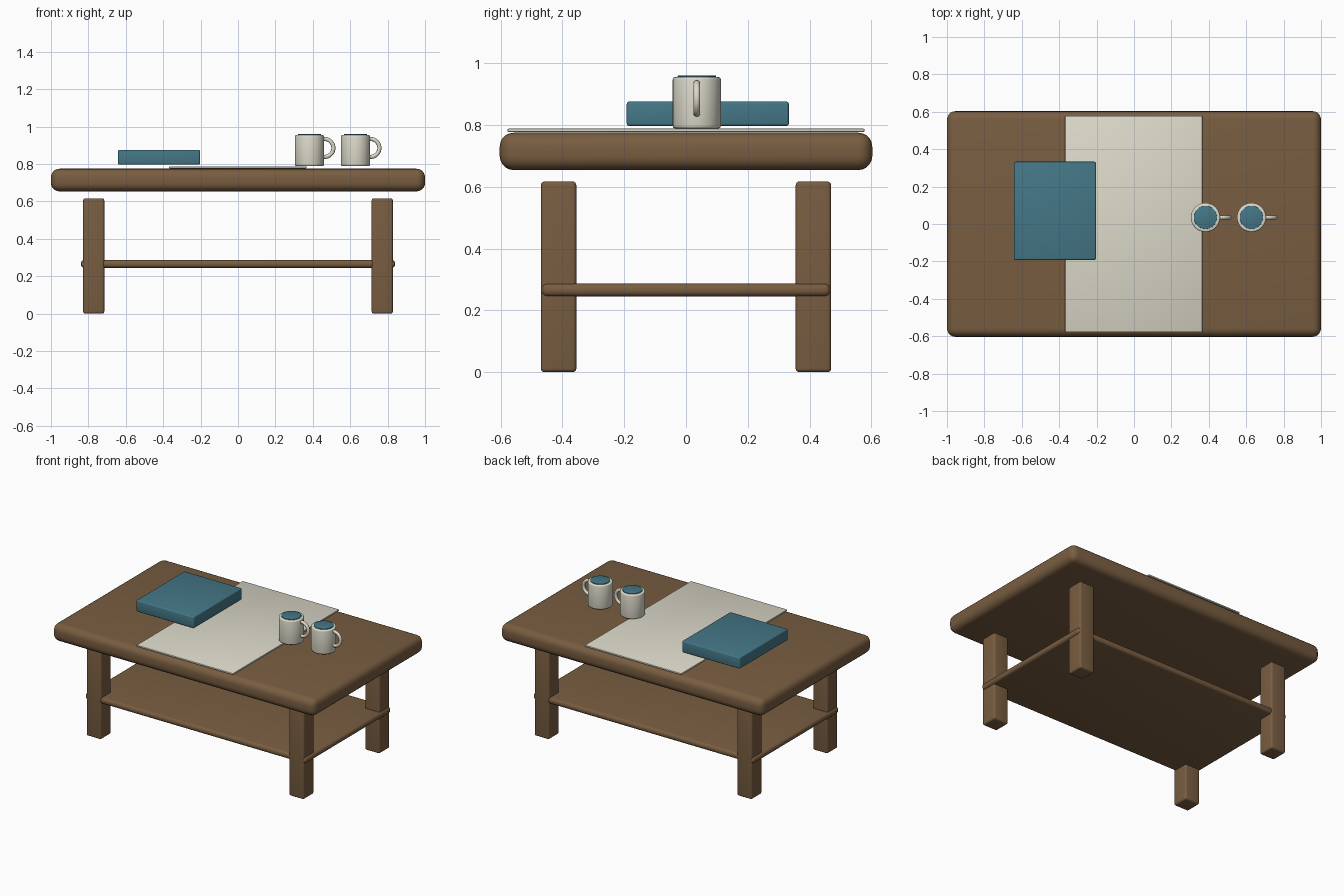
import bpy
import math

if "Cube" in bpy.data.objects:
    bpy.data.objects.remove(bpy.data.objects["Cube"], do_unlink=True)


def material(name, r, g, b):
    m = bpy.data.materials.new(name)
    m.use_nodes = True
    m.diffuse_color = (r, g, b, 1)
    bsdf = m.node_tree.nodes["Principled BSDF"]
    bsdf.inputs["Base Color"].default_value = (r, g, b, 1)
    bsdf.inputs["Roughness"].default_value = 0.7
    return m


WOOD = material("brown wood", 0.19, 0.11, 0.053)
CREAM = material("cream", 0.72, 0.70, 0.59)
TEAL = material("teal", 0.058, 0.185, 0.24)


def finish(name, mat, bevel=0, segments=4):
    """Name, colour, round and smooth the active object."""
    ob = bpy.context.object
    ob.name = name
    ob.data.materials.append(mat)
    if bevel:
        mod = ob.modifiers.new("rounding", "BEVEL")
        mod.width = bevel
        mod.segments = segments
        mod.limit_method = "ANGLE"
        mod.angle_limit = math.radians(40)
        bpy.ops.object.modifier_apply(modifier=mod.name)
    bpy.ops.object.shade_smooth_by_angle(angle=math.radians(40))
    return ob


def box(name, mat, xs, ys, zs, bevel, segments=4):
    spans = (xs, ys, zs)
    bpy.ops.mesh.primitive_cube_add(size=1, location=[(a + b) / 2 for a, b in spans])
    bpy.context.object.scale = [b - a for a, b in spans]
    bpy.ops.object.transform_apply(location=False, rotation=False, scale=True)
    return finish(name, mat, bevel, segments)


def cylinder(name, mat, x, y, z0, z1, radius, bevel, segments=3):
    bpy.ops.mesh.primitive_cylinder_add(
        vertices=48, radius=radius, depth=z1 - z0, location=(x, y, (z0 + z1) / 2))
    return finish(name, mat, bevel, segments)


# Table
box("table_top", WOOD, (-1, 1), (-0.603, 0.603), (0.654, 0.775), 0.045, 5)
box("lower_shelf", WOOD, (-0.84, 0.84), (-0.467, 0.467), (0.245, 0.287), 0.018)
for side, sx in (("left", 1), ("right", -1)):
    for end, sy in (("front", -1), ("back", 1)):
        xs = sorted((sx * 0.715, sx * 0.828))
        ys = sorted((sy * 0.355, sy * 0.47))
        box(f"{end}_{side}_leg", WOOD, xs, ys, (0, 0.617), 0.012)

# Cloth and book
box("table_runner", CREAM, (-0.368, 0.366), (-0.578, 0.578), (0.777, 0.788), 0.004, 2)
box("book", TEAL, (-0.642, -0.203), (-0.192, 0.333), (0.797, 0.876), 0.008, 3)

# Mugs with drink and handle
MUG_Y = 0.035
for i, x in enumerate((0.382, 0.628), 1):
    cylinder(f"mug_{i}_body", CREAM, x, MUG_Y, 0.789, 0.955, 0.078, 0.008)
    cylinder(f"mug_{i}_drink", TEAL, x, MUG_Y, 0.95, 0.96, 0.062, 0.002, 2)
    bpy.ops.mesh.primitive_torus_add(
        major_radius=0.048, minor_radius=0.011, major_segments=40, minor_segments=12,
        location=(x + 0.08, MUG_Y, 0.886), rotation=(math.pi / 2, 0, 0))
    finish(f"mug_{i}_handle", CREAM)
